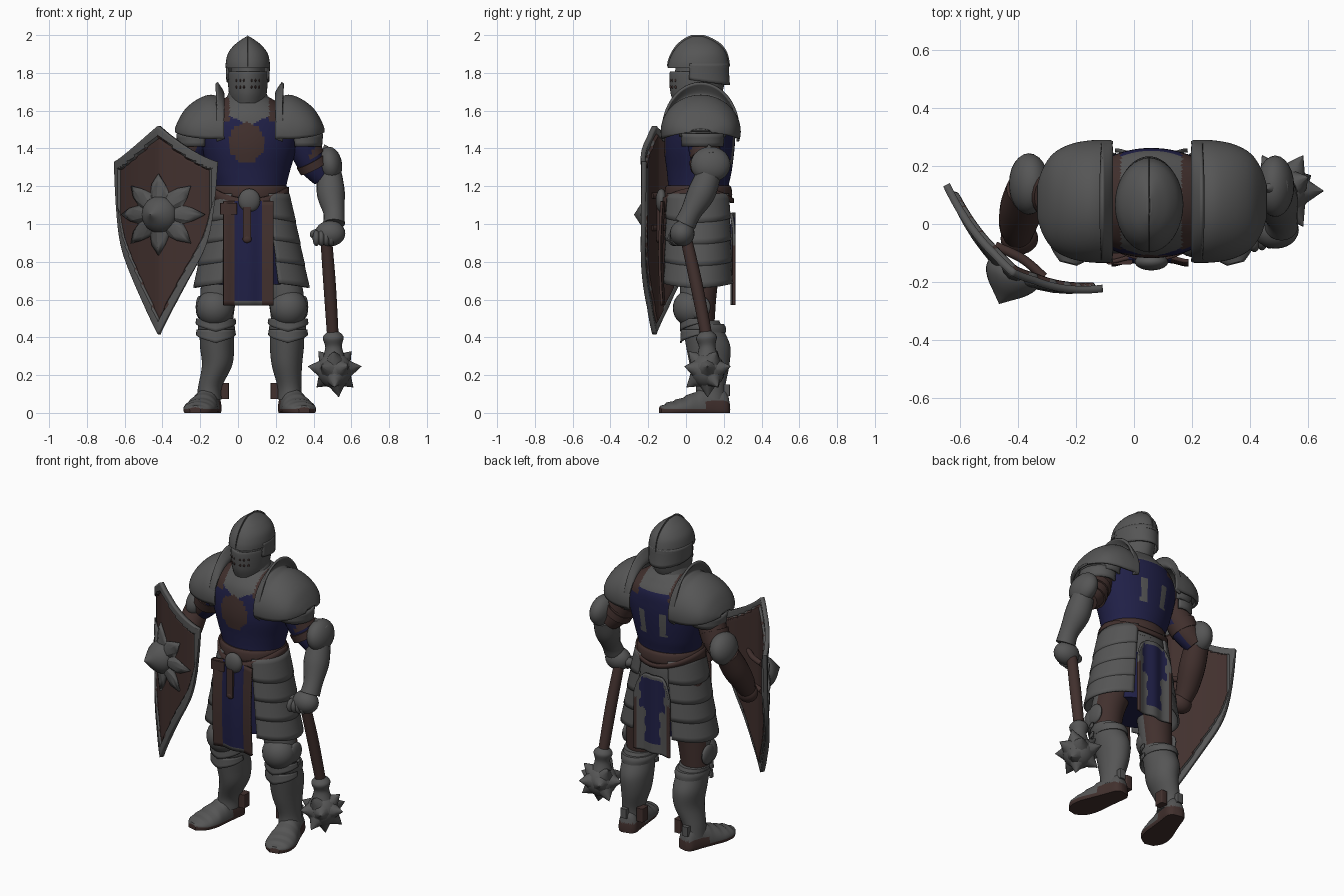
import bpy, bmesh, math
from math import sin, cos, pi, radians
from mathutils import Vector, Matrix

if "Cube" in bpy.data.objects:
    bpy.data.objects.remove(bpy.data.objects["Cube"])

def material(name, c):
    m = bpy.data.materials.new(name)
    m.diffuse_color = (*c, 1)
    m.use_nodes = True
    m.node_tree.nodes["Principled BSDF"].inputs["Base Color"].default_value = m.diffuse_color
    return m
STEEL = material("dull steel", (0.092, 0.092, 0.092))
BROWN = material("brown leather", (0.054, 0.03, 0.027))
BLUE = material("navy cloth", (0.0145, 0.0145, 0.064))
MX = 0.062  # body mirror plane

# ---------- helpers ----------
def surf(name, f, nu, nv, mats, rule=None, closed=False, cap=False, thick=0, angle=40):
    """Grid surface from f(u, v), optionally closed in u, capped or thickened."""
    bm = bmesh.new()
    cols = nu if closed else nu + 1
    g = [[bm.verts.new(f(i / nu, j / nv)) for i in range(cols)] for j in range(nv + 1)]
    for j in range(nv):
        for i in range(nu):
            k = (i + 1) % cols
            bm.faces.new((g[j][i], g[j][k], g[j + 1][k], g[j + 1][i]))
    bmesh.ops.remove_doubles(bm, verts=bm.verts[:], dist=0.0003)
    if cap:
        bmesh.ops.holes_fill(bm, edges=[e for e in bm.edges if e.is_boundary], sides=0)
    bmesh.ops.recalc_face_normals(bm, faces=bm.faces[:])
    for p in bm.faces:
        if rule:
            p.material_index = rule(p.calc_center_median(), p.normal)
    me = bpy.data.meshes.new(name)
    bm.to_mesh(me)
    bm.free()
    for m in mats:
        me.materials.append(m)
    o = bpy.data.objects.new(name, me)
    bpy.context.collection.objects.link(o)
    if thick:
        s = o.modifiers.new("thickness", 'SOLIDIFY')
        s.thickness, s.offset = thick, 0
    bpy.ops.object.select_all(action='DESELECT')
    o.select_set(True)
    bpy.context.view_layer.objects.active = o
    bpy.ops.object.shade_smooth_by_angle(angle=radians(angle))
    return o

def samp(T, t):
    """Smooth interpolation through the rows of a small table."""
    n = len(T) - 1
    i = min(int(t * n), n - 1)
    k = t * n - i
    p = [T[max(0, min(n, j))] for j in (i - 1, i, i + 1, i + 2)]
    return [b + .5 * k * (c - a + k * (2*a - 5*b + 4*c - d + k * (3*(b - c) + d - a))) for a, b, c, d in zip(*p)]

def loft(name, rings, mats, rule=None, nu=40, nv=24, power=2):
    """Stack of horizontal ellipses (z, cx, cy, rx, ry)."""
    def f(u, v):
        z, cx, cy, rx, ry = samp(rings, v)
        c, s = cos(2 * pi * u), sin(2 * pi * u)
        e = 2 / power
        return (cx + rx * math.copysign(abs(c) ** e, c), cy + ry * math.copysign(abs(s) ** e, s), z)
    return surf(name, f, nu, nv, mats, rule, True, True)

def limb(name, pts, mats, rule=None, nu=20, nv=18):
    """Round tube through points (x, y, z, radius)."""
    d = Vector(pts[-1][:3]) - Vector(pts[0][:3])
    ref = Vector((1, 0, 0)) if abs(d.normalized().y) > .8 else Vector((0, 1, 0))
    def f(u, v):
        p = samp(pts, v)
        t = (Vector(samp(pts, min(1, v + .02))[:3]) - Vector(samp(pts, max(0, v - .02))[:3])).normalized()
        a = t.cross(ref).normalized()
        b = t.cross(a)
        return Vector(p[:3]) + (a * cos(2 * pi * u) + b * sin(2 * pi * u)) * max(p[3], 0)
    return surf(name, f, nu, nv, mats, rule, True, True)

def ball(name, loc, size, mat, rot=0):
    R = Matrix.Rotation(rot, 3, 'Y')
    def f(u, v):
        a, b = 2 * pi * u, pi * v
        return Vector(loc) + R @ Vector((size[0]*sin(b)*cos(a), size[1]*sin(b)*sin(a), size[2]*cos(b)))
    return surf(name, f, 24, 14, [mat], closed=True)

def box(name, x, y, z, sx, sy, sz, mat):
    return loft(name, [(z - sz, x, y, sx, sy), (z + sz, x, y, sx, sy)], [mat], nu=24, nv=2, power=8)

# ---------- torso with painted tunic ----------
def tunic(c, n):
    dx, back = abs(c.x - .06), c.y > .08
    if c.z < 1.19: return 2 if back else 1
    if dx > .105 and c.z > 1.54: return 1
    if not back:
        r = math.hypot(c.x - .045, (c.z - 1.43) * .9)
        if r < .094 + .006 * sin(9 * math.atan2(c.z - 1.43, c.x - .045)): return 1
        return 2 if c.z > 1.52 + .5 * min(dx, .12) else 0
    if .05 < dx < .09 and 1.32 < c.z < 1.46: return 2
    return 2 if c.z > 1.59 else 0
loft("tunic_torso", [(1.10, .065, .065, .19, .165), (1.19, .065, .065, .19, .16), (1.28, .06, .07, .215, .172),
     (1.40, .06, .07, .25, .187), (1.50, .06, .075, .265, .187), (1.58, .06, .08, .23, .175),
     (1.64, .055, .08, .16, .135), (1.68, .05, .08, .1, .1)], [BLUE, BROWN, STEEL], tunic, 110, 70)
loft("gorget", [(1.60, .052, .075, .13, .14), (1.64, .052, .075, .125, .13), (1.67, .05, .07, .11, .115),
     (1.72, .05, .07, .09, .1)], [STEEL])

# ---------- helmet ----------
HX = .052
loft("visor", [(1.64, HX, .05, .088, .115), (1.70, HX, .055, .101, .138), (1.80, HX, .063, .107, .15),
     (1.805, HX, .065, .09, .125), (1.85, HX, .065, .09, .12)], [STEEL], nv=40, power=1.85)
SK = [(1.825, HX, .066, .117, .163), (1.86, HX, .067, .116, .158), (1.905, HX, .07, .104, .142),
      (1.945, HX, .07, .074, .112), (1.975, HX, .066, .036, .07), (1.992, HX, .062, .008, .03)]
loft("helmet_skull", SK, [STEEL])
loft("helmet_comb", [(z + .008, x, y, .007 - .001 * i, ry + .004) for i, (z, x, y, rx, ry) in enumerate(SK)], [STEEL])
def neck_guard(u, v):
    a = radians(-18 + 216 * u)
    return (HX + (.113 - .004 * v) * cos(a), .067 + (.155 + .006 * v * v) * sin(a), 1.85 - (.085 + .03 * sin(pi * u)) * v)
surf("helmet_neck_guard", neck_guard, 30, 6, [STEEL], thick=.01)
for s in (-1, 1):
    for r in range(2):
        for k in range(3):
            d = .02 + .02 * k
            y = .058 - .142 * (1 - (d / .104) ** 1.85) ** .54
            ball("visor_breath_hole", (HX + s * d, y, 1.76 - .035 * r), (.005, .008, .008), BROWN)

# ---------- shoulders, hips, legs: mirrored ----------
PAUL = [(.39, .012, .05), (.37, .06, .11), (.335, .115, .16), (.28, .16, .19), (.215, .187, .203),
        (.155, .18, .205), (.142, .205, .203), (.175, .258, .20)]  # offset, height, half depth
for s, side in ((-1, "right"), (1, "left")):
    X = lambda o, s=s: MX + s * o
    K = lambda o, s=s: MX + s * o + (.024 if s < 0 else 0)  # leg position
    def pauldron(u, v):
        o, h, d = samp(PAUL, v)
        a = radians(-12 + 204 * u)
        return (X(o), .078 - d * cos(a), 1.49 + h * sin(a))
    surf("pauldron_" + side, pauldron, 36, 32, [STEEL], thick=.014)
    # flared lower lip and lames under the dome
    def lip(u, v):
        a = radians(-100 + 200 * u)
        r = .17 + .03 * v
        return (X(.187 + (r + .005) * cos(a)), .078 + r * sin(a), 1.525 - .03 * v)
    surf("pauldron_lip_" + side, lip, 30, 3, [STEEL], thick=.012)
    for k in range(2):
        def lame(u, v, k=k):
            a = radians(-115 + 230 * u)
            r = .115 - .012 * k - .006 * v
            return (X(.26 + .02 * k + r * cos(a)), .088 + r * 1.08 * sin(a), 1.53 - .05 * k - .07 * v)
        surf("shoulder_lame_" + side, lame, 24, 3, [STEEL], thick=.012)
    # hip lames
    for k in range(4):
        def tasset(u, v, k=k, w=(.94 if s < 0 else 1)):
            a = radians(-66 + 134 * u)
            t = k + v * 1.15
            rx, ry = .205 + .024 * t + .008 * v, .172 + .004 * t + .006 * v
            return (X(w * rx * cos(a) ** .8), .062 + ry * sin(a), 1.16 - .115 * k - .13 * v - .022 * sin(pi * u) * v)
        surf("hip_lame_%s_%d" % (side, k), tasset, 30, 5, [STEEL], thick=.012)
    # thigh: plate in front, leather behind
    limb("thigh_" + side, [(X(.12), .08, 1.0, .11), (X(.14), .075, .8, .105), (K(.19), .065, .62, .096), (K(.203), .065, .46, .085)],
         [BROWN, STEEL], lambda c, n: 1 if c.z < .74 and n.y < .25 else 0, 36, 24)
    ball("knee_cop_" + side, (K(.207), .03, .555), (.1, .1, .1), STEEL)
    ball("knee_wing_" + side, (K(.29), .07, .56), (.02, .06, .06), STEEL)
    for k in range(2):
        def chevron(u, v, k=k):
            a = radians(-178 + 176 * u)
            w = 1 - abs(2 * u - 1)
            r = .1 - .002 * k + .004 * v
            return (K(.203 + r * cos(a)), .075 + r * sin(a), .50 - .06 * k - (.025 + .045 * w) * v)
        surf("knee_chevron_" + side, chevron, 24, 4, [STEEL], thick=.008)
    loft("greave_" + side, [(.07, X(.215), .13, .066, .08), (.14, X(.21), .13, .063, .078), (.25, K(.197), .125, .08, .104),
         (.35, K(.197), .118, .09, .117), (.43, K(.2), .095, .09, .108), (.49, K(.205), .075, .092, .1)], [STEEL])
    loft("greave_cuff_" + side, [(.425, K(.2), .1, .092, .112), (.45, K(.2), .095, .098, .116), (.47, K(.202), .09, .094, .112)], [STEEL], nv=6)
    # armoured shoe, built heel to toe
    FOOT = [(.10, .03, .06), (.075, .056, .125), (0, .066, .135), (-.08, .078, .11), (-.16, .088, .075), (-.23, .074, .052), (-.275, .03, .03)]
    R = Matrix.Rotation(s * radians(14), 3, 'Z')
    def shoe(u, v):
        y, w, h = samp(FOOT, v)
        a = 2 * pi * u
        h += .008 * ((v * 8) % 1)
        return R @ Vector((w * cos(a), y, 0)) + Vector((X(.222), .13, max(0, .02 + (h - .02) * sin(a) if sin(a) > 0 else .02 + .06 * sin(a))))
    surf("shoe_" + side, shoe, 32, 40, [STEEL, BROWN], lambda c, n: 1 if c.z < .022 or (c.y > .1 and c.z < .06) else 0, True, True)
    box("spur_strap_" + side, X(.132), .16, .115, .022, .03, .042, BROWN)
    box("spur_" + side, X(.215), .215, .12, .02, .018, .03, STEEL)

# ---------- belt, skirt and hanging cloth ----------
loft("skirt", [(.68, MX, .065, .205, .16), (.85, MX, .065, .205, .165), (1.05, MX, .065, .2, .168), (1.14, MX, .065, .19, .16)],
     [BLUE, STEEL], lambda c, n: 1 if c.z > .98 and c.y > .1 else 0)
loft("belt", [(1.135, MX, .065, .195, .175), (1.15, MX, .065, .203, .18), (1.19, MX, .065, .2, .176), (1.205, MX, .065, .192, .166)], [BROWN], nv=8)
def sag(u, v):
    a = 2 * pi * u
    return (MX + .202 * cos(a), .062 + .184 * sin(a), 1.165 + .03 * cos(2 * a) - (.05 - .025 * sin(a)) * v)
surf("sagging_belt", sag, 48, 2, [BROWN], closed=True, thick=.014)
ball("belt_buckle", (.06, -.13, 1.125), (.058, .03, .062), STEEL)
box("belt_tail", .048, -.147, 1.0, .022, .009, .09, BROWN)
ball("belt_tail_tip", (.048, -.147, .92), (.024, .012, .02), BROWN)
box("belt_pouch", -.05, -.12, 1.08, .045, .02, .03, BROWN)
surf("front_tabard", lambda u, v: (.055 + .133 * (2*u - 1), -.122 - .012 * sin(pi * v) - .006 * cos(4*pi*u), 1.12 - .55 * v), 36, 24, [BLUE, BROWN, STEEL],
     lambda c, n: 1 if abs(c.x - .053) > .074 else 2 if c.z < .595 else 0, thick=.014)
def back_cloth(u, v):
    top = 1.06 - .13 * (2*u - 1) ** 4
    return (.06 + .125 * (2*u - 1), .248 + .006 * cos(4*pi*u), top + (.57 - top) * v)
def back_paint(c, n):
    d = abs(c.x - .06)
    if d > .105 and c.z < .9: return 1
    w = (.088 if c.z > .84 else .05) + .008 * sin(c.z * 60)
    return 0 if d < w and .63 < c.z < 1.03 else 2
surf("back_tabard", back_cloth, 40, 40, [BLUE, BROWN, STEEL], back_paint, thick=.014)

# ---------- mace arm ----------
sleeve = lambda c, n: 1 if n.y > .1 else 0
limb("left_upper_arm", [(.32, .08, 1.54, .085), (.345, .09, 1.43, .083), (.385, .105, 1.33, .075), (.45, .12, 1.25, .06)], [BLUE, BROWN], sleeve)
for z, x in ((1.37, .37), (1.315, .395)):
    limb("left_arm_strap", [(x - .01, .1, z + .02, .084), (x + .01, .106, z - .018, .082)], [BROWN], nv=3)
ball("left_elbow_cop", (.487, .13, 1.315), (.064, .106, .095), STEEL, -.15)
limb("left_elbow_spike", [(.48, .13, 1.36, .055), (.458, .12, 1.42, .002)], [STEEL])
limb("left_vambrace", [(.485, .12, 1.26, .066), (.492, .08, 1.16, .074), (.508, .025, 1.06, .056), (.508, -.005, 1.0, .058)], [STEEL])
ball("left_gauntlet", (.488, -.02, .95), (.08, .065, .068), STEEL)
for k in range(4):
    ball("left_finger", (.415 + .026 * k, -.062 + .006 * k, .925), (.02, .035, .042), STEEL)
ball("left_thumb", (.415, -.02, .945), (.035, .03, .028), STEEL)

# ---------- mace ----------
limb("mace_shaft", [(.463, -.01, .97, .03), (.485, .055, .68, .033), (.505, .118, .36, .03)], [BROWN])
limb("mace_collar", [(.503, .105, .43, .03), (.504, .108, .40, .055), (.506, .112, .35, .044), (.508, .114, .29, .06)], [STEEL])
C = Vector((.512, .114, .225))
ball("mace_head", C, (.092, .092, .095), STEEL)
dirs = [(.15, 0, -1)]
dirs += [(cos(a * pi / 3), sin(a * pi / 3), .15) for a in range(6)]
dirs += [(cos(a * pi / 1.5 + .5), sin(a * pi / 1.5 + .5), e) for a in range(3) for e in (-.8, 1)]
for d in dirs:
    d = Vector(d).normalized()
    limb("mace_spike", [(*(C + d * .072), .05), (*(C + d * .1), .03), (*(C + d * .143), .001)], [STEEL], nu=8, nv=2)

# ---------- shield arm ----------
limb("right_upper_arm", [(-.2, .08, 1.54, .085), (-.235, .09, 1.43, .083), (-.285, .11, 1.33, .078), (-.35, .13, 1.25, .062)], [BLUE, BROWN],
     lambda c, n: 0 if n.x > .1 and n.y < .4 else 1)
limb("right_arm_strap", [(-.265, .1, 1.375, .086), (-.29, .11, 1.32, .082)], [BROWN], nv=3)
ball("right_elbow_cop", (-.362, .138, 1.3), (.068, .106, .095), STEEL, .2)
limb("right_forearm", [(-.37, .12, 1.26, .07), (-.385, .06, 1.15, .076), (-.4, 0, 1.05, .066), (-.4, -.04, .98, .05)], [BROWN])
ball("right_fist", (-.395, -.05, .96), (.065, .055, .06), BROWN)

# ---------- shield ----------
SX, SZ = -.41, 1.05
def ztop(s): return 1.33 + .19 * (1 - abs(s)) ** 1.25
def zbot(s): return .415 + .55 * abs(s) + .36 * abs(s) ** 14
def on_shield(s, z, off=0):
    y = -.145 - .175 * s + .11 * s * s - .012 * max(0, 1 - 4 * abs(s))
    n = Vector((-.175 + .22 * s, -.265 - .09 * s, 0)).normalized()
    return Vector((SX + .263 * s + .038 * s * s, y, z)) + n * off
def rim(s, z): return abs(s) > .9 or z > ztop(s) - .05 or z < zbot(s) + .07
def shield(u, v):
    s = 2 * u - 1
    z = zbot(s) + (ztop(s) - zbot(s)) * v
    return on_shield(s, z, .012 if rim(s, z) else 0)
def shield_paint(c, n):
    s = (-.263 + math.sqrt(max(0, .263 ** 2 + .152 * (c.x - SX)))) / .076
    return 1 if rim(s, c.z) else 0
surf("shield", shield, 72, 72, [BROWN, STEEL], shield_paint, thick=.026)
def star(u, v):
    k = round(u * 32)
    r = (.215, .165, .125, .165)[k % 4] * v
    a = 2 * pi * u
    return on_shield(sin(a) * r / .265, SZ + r * cos(a), .042 - .024 * v - (.012 if k % 4 == 2 else 0) * v)
surf("shield_star", star, 32, 5, [STEEL], closed=True, thick=.012, angle=20)
B, N = on_shield(0, SZ), Vector((-.42, -.91, 0)).normalized()
limb("shield_boss", [(*(B + N * h), r) for h, r in ((0, .097), (.035, .094), (.07, .07), (.105, .03), (.13, .001))], [STEEL], nu=28)
for z in (1.15, .98):
    limb("shield_arm_strap", [(*on_shield(-.3, z, -.01), .016), (*on_shield(0, z, -.045), .016), (*on_shield(.35, z, -.01), .016)], [BROWN])
